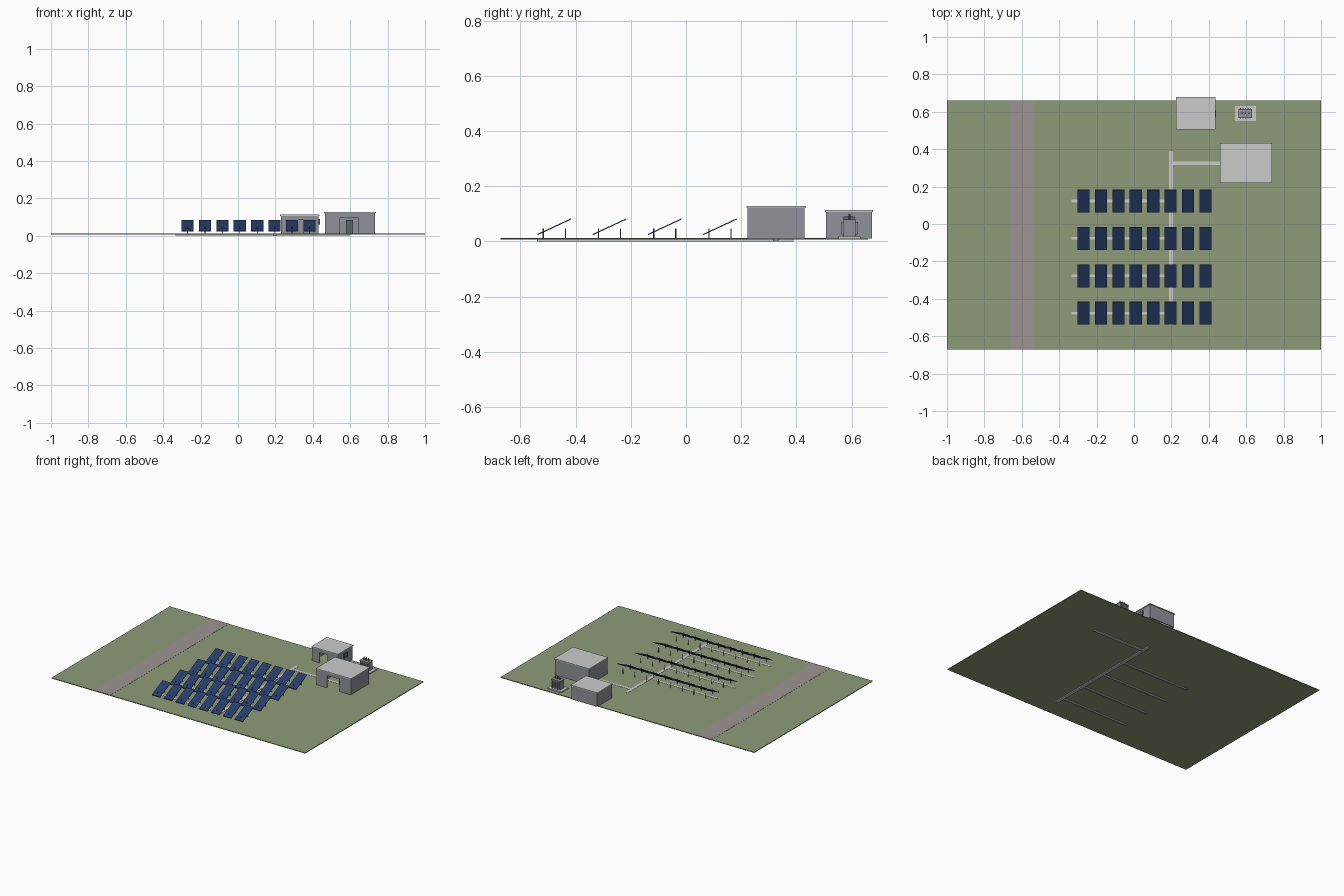
import bpy, math

if "Cube" in bpy.data.objects:
    bpy.data.objects.remove(bpy.data.objects["Cube"])

def mat(name, rgb):
    m = bpy.data.materials.new(name)
    m.diffuse_color = (*rgb, 1)
    m.use_nodes = True
    m.node_tree.nodes["Principled BSDF"].inputs["Base Color"].default_value = m.diffuse_color
    return m

GRASS = mat("grass", (0.27, 0.33, 0.19))
ROAD = mat("road", (0.33, 0.30, 0.29))
BLUE = mat("panel_blue", (0.02, 0.045, 0.14))
DARK = mat("dark_metal", (0.12, 0.13, 0.14))
WALL = mat("wall_grey", (0.28, 0.29, 0.32))
G = 0.011  # ground surface height

def box(name, x0, x1, y0, y1, z0, z1, m=None):
    """Axis-aligned box given by its extents."""
    bpy.ops.mesh.primitive_cube_add(size=1, location=((x0+x1)/2, (y0+y1)/2, (z0+z1)/2))
    o = bpy.context.object
    o.name = name
    o.scale = (x1-x0, y1-y0, z1-z0)
    if m:
        o.data.materials.append(m)
    return o

def rod(name, x, y, z0, z1, r, m=None, n=8):
    bpy.ops.mesh.primitive_cylinder_add(vertices=n, radius=r, depth=z1-z0, location=(x, y, (z0+z1)/2))
    o = bpy.context.object
    o.name = name
    if m:
        o.data.materials.append(m)
    bpy.ops.object.shade_smooth_by_angle()
    return o

def building(name, x0, x1, y0, y1, top, door):
    """Hollow shed: four walls, open doorway in the front, slab roof."""
    t, e, zr = 0.006, 0.004, top - 0.006
    a, b, c = door
    box(name+"_roof", x0, x1, y0, y1, zr, top)
    x0, x1, y0, y1 = x0+e, x1-e, y0+e, y1-e
    box(name+"_left_wall", x0, x0+t, y0, y1, G, zr, WALL)
    box(name+"_right_wall", x1-t, x1, y0, y1, G, zr, WALL)
    box(name+"_back_wall", x0+t, x1-t, y1-t, y1, G, zr, WALL)
    box(name+"_front_wall_left", x0+t, a, y0, y0+t, G, zr, WALL)
    box(name+"_front_wall_right", b, x1-t, y0, y0+t, G, zr, WALL)
    box(name+"_lintel", a, b, y0, y0+t, c, zr, WALL)

# ground and road strip
box("ground", -1, 1, -0.672, 0.66, 0.006, G, GRASS)
box("road", -0.665, -0.535, -0.672, 0.66, 0.008, 0.012, ROAD)

# cable trenches, cutting right through the ground
box("main_trench", 0.187, 0.209, -0.54, 0.39, 0, 0.0125)
box("control_trench", 0.209, 0.60, 0.316, 0.335, 0.001, 0.0122)

# four rows of eight tilted panels on posts
for r in range(4):
    yc = -0.477 + 0.2 * r
    box("row_trench", -0.335, 0.187, yc-0.007, yc+0.007, 0.001, 0.0122)
    for c in range(8):
        x = -0.27 + 0.0932 * c
        p = box("solar_panel", x-0.0325, x+0.0325, yc-0.067, yc+0.067, 0.051, 0.055, BLUE)
        p.rotation_euler.x = math.radians(25)
        for dy in (-0.04, 0.04):
            rod("panel_post", x, yc+dy, G, 0.047, 0.002, DARK)

# control building with a cabinet inside
building("control_building", 0.46, 0.737, 0.219, 0.434, 0.128, (0.545, 0.645, 0.098))
box("control_cabinet", 0.578, 0.615, 0.31, 0.345, G, 0.085, DARK)

# storage building with a wall box
building("storage_building", 0.225, 0.435, 0.504, 0.678, 0.113, (0.285, 0.35, 0.085))
box("wall_box", 0.431, 0.439, 0.57, 0.61, 0.06, 0.09, DARK)

# transformer on its pad
box("transformer_pad", 0.54, 0.652, 0.552, 0.632, 0.009, 0.018)
box("transformer_tank", 0.562, 0.63, 0.57, 0.614, 0.018, 0.075, WALL)
box("transformer_lid", 0.56, 0.632, 0.568, 0.616, 0.075, 0.08, WALL)
for x in (0.578, 0.596, 0.614):
    rod("bushing", x, 0.592, 0.08, 0.1, 0.004, DARK, 12)
for y0, y1 in ((0.563, 0.57), (0.614, 0.621)):
    for i in range(5):
        x = 0.57 + 0.013 * i
        box("cooling_fin", x-0.002, x+0.002, y0, y1, 0.025, 0.07, WALL)
